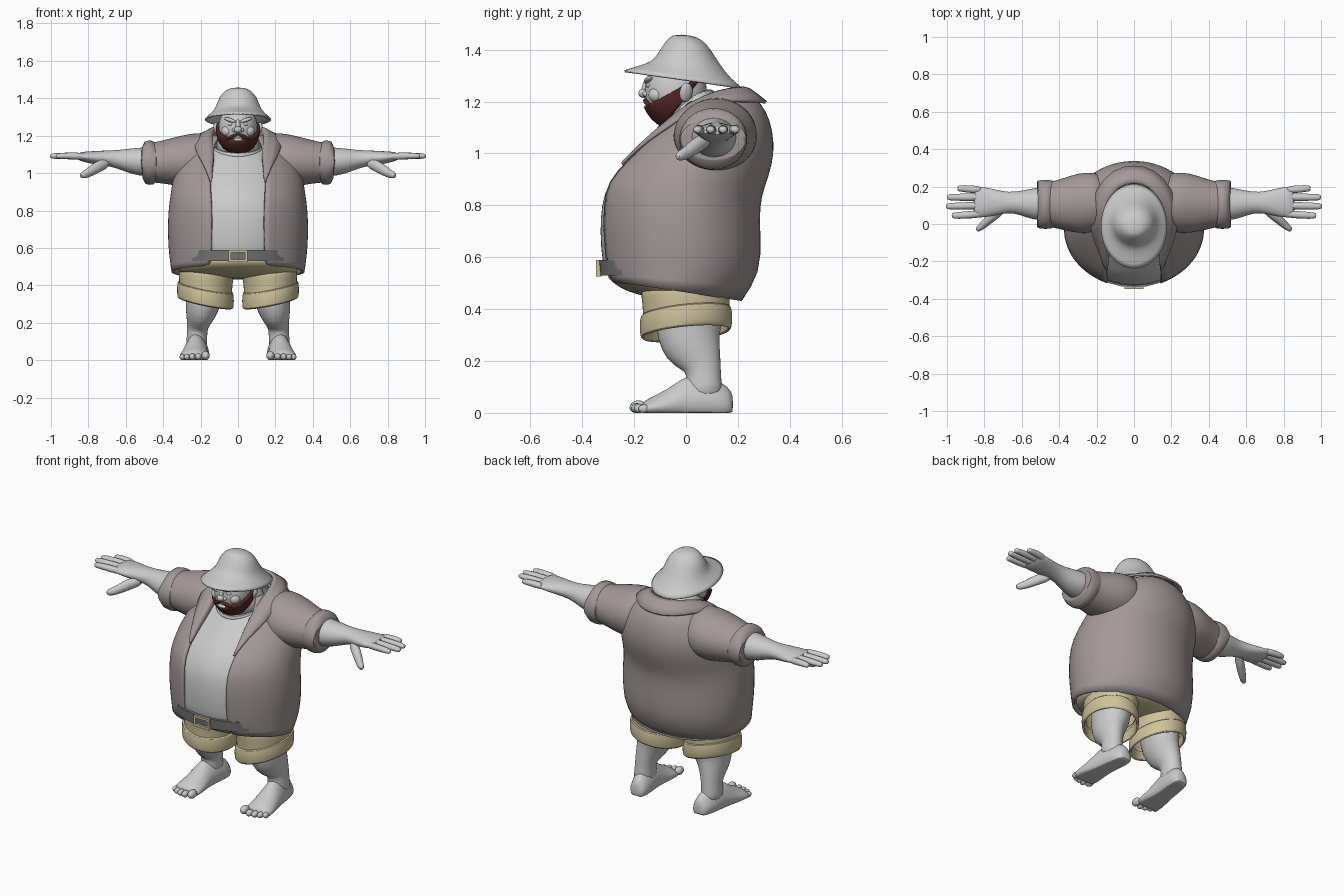
import bpy, bmesh
from math import sin, cos, asin, pi, tau
from mathutils import Vector, Matrix


def mat(name, c):
    m = bpy.data.materials.new(name)
    m.diffuse_color = (*c, 1)
    return m


JACKET = mat("jacket_cloth", (0.37, 0.315, 0.315))
KHAKI = mat("khaki_cloth", (0.62, 0.54, 0.32))
BEARD = mat("beard_hair", (0.09, 0.02, 0.02))
DARK = mat("dark_leather", (0.18, 0.18, 0.18))


def finish(name, bm, m=None, mirror=False, sub=1, thick=0, angle=60):
    bmesh.ops.recalc_face_normals(bm, faces=bm.faces)
    me = bpy.data.meshes.new(name)
    bm.to_mesh(me)
    bm.free()
    ob = bpy.data.objects.new(name, me)
    bpy.context.collection.objects.link(ob)
    if m:
        me.materials.append(m)
    if mirror:
        ob.modifiers.new("Mirror", 'MIRROR')
    if sub:
        s = ob.modifiers.new("Subsurf", 'SUBSURF')
        s.levels = s.render_levels = sub
    if thick:
        s = ob.modifiers.new("Solidify", 'SOLIDIFY')
        s.thickness, s.offset = thick, 0
    bpy.ops.object.select_all(action='DESELECT')
    ob.select_set(True)
    bpy.context.view_layer.objects.active = ob
    bpy.ops.object.shade_smooth_by_angle(angle=angle * pi / 180)
    return ob


def loft(name, rings, m=None, closed=True, caps="", loop=False, **kw):
    """Skin a list of point rings; caps may hold 's' (start) and 'e' (end)."""
    bm = bmesh.new()
    vs = [[bm.verts.new(p) for p in r] for r in rings]
    n = len(vs[0])
    pairs = list(zip(vs, vs[1:])) + ([(vs[-1], vs[0])] if loop else [])
    for a, b in pairs:
        for i in range(n if closed else n - 1):
            j = (i + 1) % n
            bm.faces.new((a[i], a[j], b[j], b[i]))
    if "s" in caps:
        bm.faces.new(vs[0])
    if "e" in caps:
        bm.faces.new(vs[-1][::-1])
    return finish(name, bm, m, **kw)


def body_ring(zf, zb, rx, yf, yb, gap=0, n=32):
    """Tilted ellipse around the body, optionally open at the front."""
    a0 = asin(min(1, gap / rx))
    pts = []
    for i in range(n):
        t = a0 + (tau - 2 * a0) * i / ((n - 1) if gap else n)
        k = (1 - cos(t)) / 2
        pts.append((rx * sin(t), yf + (yb - yf) * k, zf + (zb - zf) * k))
    return pts


def tube(name, secs, ref, m=None, n=16, caps="se", **kw):
    """Limb through sections (x, y, z, radius along ref, other radius)."""
    P = [Vector(s[:3]) for s in secs]
    rings = []
    for i, s in enumerate(secs):
        d = (P[min(i + 1, len(P) - 1)] - P[max(i - 1, 0)]).normalized()
        u = Vector(ref)
        u = (u - d * u.dot(d)).normalized()
        v = d.cross(u)
        rings.append([P[i] + u * s[3] * cos(tau * k / n) + v * s[4] * sin(tau * k / n) for k in range(n)])
    return loft(name, rings, m, caps=caps, mirror=True, **kw)


def ball_mesh(loc, scale, rot=(0, 0, 0)):
    bm = bmesh.new()
    bmesh.ops.create_uvsphere(bm, u_segments=24, v_segments=16, radius=1)
    R = Matrix.Rotation(rot[2], 4, 'Z') @ Matrix.Rotation(rot[1], 4, 'Y') @ Matrix.Rotation(rot[0], 4, 'X')
    bm.transform(Matrix.Translation(loc) @ R @ Matrix.Diagonal((*scale, 1)))
    return bm


def ball(name, loc, scale, m=None, rot=(0, 0, 0), mirror=False):
    return finish(name, ball_mesh(loc, scale, rot), m, mirror=mirror, sub=0)


# Undershirt over the belly
shirt = [(.5, .5, .33, -.30, .24), (.57, .57, .345, -.325, .26), (.7, .7, .35, -.333, .26),
         (.8, .8, .345, -.328, .255), (.89, .87, .33, -.302, .26), (.98, .97, .31, -.22, .30),
         (1.05, 1.06, .27, -.148, .30), (1.09, 1.15, .21, -.108, .27), (1.11, 1.2, .135, -.09, .22)]
loft("undershirt", [body_ring(*r) for r in shirt], caps="s")
hem = [(1.085, 1.19, .15, -.118, .23), (1.11, 1.205, .142, -.11, .225),
       (1.11, 1.205, .125, -.088, .21), (1.08, 1.18, .125, -.08, .21)]
loft("undershirt_neckband", [body_ring(*r) for r in hem], loop=True)

# Open jacket
jacket = [(.51, .435, .35, -.305, .21, .145), (.56, .54, .362, -.325, .283, .143),
          (.68, .68, .372, -.335, .282, .14), (.8, .8, .367, -.335, .277, .14),
          (.89, .87, .356, -.325, .297, .145), (.97, .96, .343, -.25, .328, .15),
          (1.05, 1.04, .32, -.165, .335, .145), (1.12, 1.13, .265, -.09, .318, .135),
          (1.17, 1.19, .2, -.04, .285, .12), (1.19, 1.225, .145, -.02, .24, .1)]
loft("jacket_body", [body_ring(*r) for r in jacket], JACKET, closed=False, thick=.014)
collar = [[(0, .23, 1.19), (0, .225, 1.25), (0, .24, 1.258), (0, .315, 1.195)],
          [(.08, .21, 1.19), (.085, .205, 1.25), (.09, .215, 1.26), (.11, .295, 1.2)],
          [(.135, .13, 1.19), (.14, .125, 1.24), (.15, .125, 1.25), (.205, .19, 1.205)],
          [(.14, .03, 1.16), (.14, .02, 1.19), (.15, .01, 1.205), (.24, .05, 1.195)],
          [(.13, -.07, 1.09), (.13, -.08, 1.11), (.14, -.085, 1.12), (.225, -.06, 1.105)],
          [(.14, -.15, 1.03), (.14, -.16, 1.04), (.145, -.165, 1.05), (.19, -.14, 1.06)],
          [(.145, -.24, .95), (.145, -.245, .955), (.148, -.247, .96), (.155, -.24, .97)]]
loft("jacket_collar", collar, JACKET, closed=False, mirror=True, thick=.012)
Y, X = (0, 1, 0), (1, 0, 0)
tube("sleeve", [(.12, .13, 1.08, .13, .125), (.2, .12, 1.075, .16, .145), (.28, .11, 1.065, .165, .14),
                (.36, .105, 1.06, .145, .125), (.44, .105, 1.057, .122, .108), (.5, .105, 1.055, .115, .105)],
     Y, JACKET, n=24, caps="s")
tube("sleeve_cuff", [(.43, .105, 1.057, .112, .102), (.43, .105, 1.057, .131, .12), (.475, .105, 1.056, .133, .12),
                     (.52, .105, 1.055, .13, .118), (.52, .105, 1.055, .113, .103), (.47, .105, 1.056, .11, .1)],
     Y, JACKET, n=24, caps="", loop=False)

# Arms and hands
tube("arm", [(.4, .105, 1.06, .095, .082), (.5, .107, 1.06, .092, .08), (.57, .11, 1.065, .078, .07),
             (.64, .115, 1.075, .056, .05), (.7, .115, 1.08, .06, .042), (.77, .115, 1.083, .078, .036),
             (.83, .117, 1.088, .086, .027), (.86, .118, 1.09, .08, .018)], Y)
for i, (y0, y1, tip) in enumerate([(.055, .045, .975), (.1, .095, 1.005), (.143, .143, 1.0), (.182, .19, .945)]):
    tube(f"finger_{i + 1}", [(.81, y0, 1.088, .02, .02), (.87, (y0 + y1) / 2, 1.092, .022, .02),
                             (tip - .03, y1, 1.092, .019, .017), (tip - .008, y1, 1.091, .017, .014),
                             (tip, y1, 1.09, .009, .008)], Y, n=10)
tube("thumb", [(.69, .09, 1.06, .03, .025), (.75, .045, 1.035, .034, .028), (.8, .0, 1.0, .025, .022),
               (.83, -.025, .99, .022, .018), (.843, -.034, .985, .01, .01)], (0, 0, 1), n=10)

# Shorts, belt and buckle
seat = [(.56, .56, .335, -.322, .25), (.52, .5, .335, -.305, .24), (.48, .46, .32, -.255, .2),
        (.455, .44, .27, -.19, .15), (.44, .43, .12, -.1, .08)]
loft("shorts_seat", [body_ring(*r) for r in seat], KHAKI, caps="se")
tube("shorts_leg", [(.165, -.005, .52, .15, .18), (.17, 0, .45, .148, .172), (.172, 0, .4, .143, .168),
                    (.172, 0, .34, .14, .166)], X, KHAKI, n=24, caps="s")
cuff = []
for z, rx, ry in [(.39, .14, .165), (.395, .15, .176), (.35, .153, .18), (.305, .152, .177), (.3, .138, .162), (.36, .13, .155)]:
    cuff.append([(.174 + rx * cos(tau * k / 32), ry * sin(tau * k / 32),
                  z + .2 * rx * cos(tau * k / 32) + .1 * ry * sin(tau * k / 32)) for k in range(32)])
loft("shorts_cuff", cuff, KHAKI, mirror=True)
belt = [(.53, .53, .33, -.315, .22), (.53, .53, .342, -.333, .245), (.59, .59, .345, -.339, .25), (.59, .59, .33, -.32, .22)]
loft("belt", [body_ring(*r) for r in belt], DARK, sub=0, angle=40)
frame = [[(x * w, y, .557 + z * h) for x, z in ((-1, -1), (1, -1), (1, 1), (-1, 1))]
         for w, h, y in ((.052, .032, -.325), (.052, .032, -.347), (.037, .019, -.347), (.037, .019, -.325))]
loft("buckle", frame, KHAKI, loop=True, sub=0, angle=30)

# Legs, feet and toes
tube("leg", [(.175, .01, .46, .115, .13), (.18, .01, .36, .105, .13), (.187, .012, .3, .096, .126),
             (.2, .025, .25, .083, .115), (.213, .058, .2, .062, .083), (.218, .068, .16, .055, .068),
             (.22, .068, .11, .056, .07), (.222, .07, .05, .06, .08)], X)
foot = []
for y, cx, rx, h in [(.182, .205, .03, .07), (.165, .207, .05, .1), (.11, .213, .061, .135), (.04, .222, .062, .155),
                     (-.02, .228, .066, .132), (-.08, .232, .077, .085), (-.14, .235, .082, .06), (-.175, .236, .076, .035)]:
    foot.append([(cx + rx * cos(t) * (1 if sin(t) < 0 else 1 - .25 * sin(t)), y, max(0, h * (.35 + .65 * sin(t))))
                 for t in [tau * k / 20 for k in range(20)]])
loft("foot", foot, caps="se", mirror=True)
for i, (x, y, r) in enumerate([(.173, -.183, .024), (.212, -.192, .019), (.244, -.187, .018), (.273, -.178, .017), (.298, -.162, .016)]):
    ball(f"toe_{i + 1}", (x, y, r), (r * .9, r * 1.35, r), mirror=True)

# Head, neck and face
HC, HS = Vector((0, -.04, 1.24)), Vector((.105, .12, .135))
ball("head", HC, HS)
loft("neck", [body_ring(1.06, 1.14, .13, -.06, .2), body_ring(1.13, 1.2, .11, -.07, .15),
              body_ring(1.2, 1.27, .1, -.09, .1)], caps="se")
ball("ear", (.112, .0, 1.235), (.014, .026, .038), rot=(0, .25, .4), mirror=True)
ball("nose_tip", (0, -.163, 1.232), (.021, .021, .018))
ball("nose_bridge", (0, -.153, 1.255), (.013, .017, .034), rot=(-.25, 0, 0))
ball("nostril", (.02, -.153, 1.23), (.012, .014, .012), mirror=True)
ball("cheek", (.055, -.115, 1.225), (.034, .03, .03), mirror=True)
ball("eye", (.04, -.145, 1.262), (.014, .009, .009), mirror=True)
ball("brow", (.043, -.146, 1.284), (.034, .014, .01), rot=(0, -.3, .3), mirror=True)
ball("lower_lip", (0, -.151, 1.178), (.027, .012, .009))
ball("moustache", (.03, -.15, 1.196), (.036, .012, .009), BEARD, rot=(0, .4, .3), mirror=True)

# Beard: jaw strip cut from an enlarged head
bm = ball_mesh(HC, HS * 1.06)
for co, no in (((0, -.16, 1.178), (0, -.55, 1)), ((0, -.085, 1.11), (0, 1.27, -1))):
    bmesh.ops.bisect_plane(bm, geom=bm.verts[:] + bm.edges[:] + bm.faces[:], plane_co=co, plane_no=no, clear_outer=True)
finish("beard", bm, BEARD, sub=0, thick=.014)

# Bucket hat
hat = [(1.317, 1.252, .176, -.238, .212), (1.333, 1.285, .15, -.185, .172), (1.35, 1.32, .124, -.132, .143),
       (1.375, 1.365, .109, -.11, .112), (1.405, 1.405, .097, -.092, .088), (1.436, 1.437, .07, -.07, .058),
       (1.455, 1.453, .035, -.05, .015)]
loft("hat", [body_ring(*r) for r in hat], caps="e", thick=.008)
